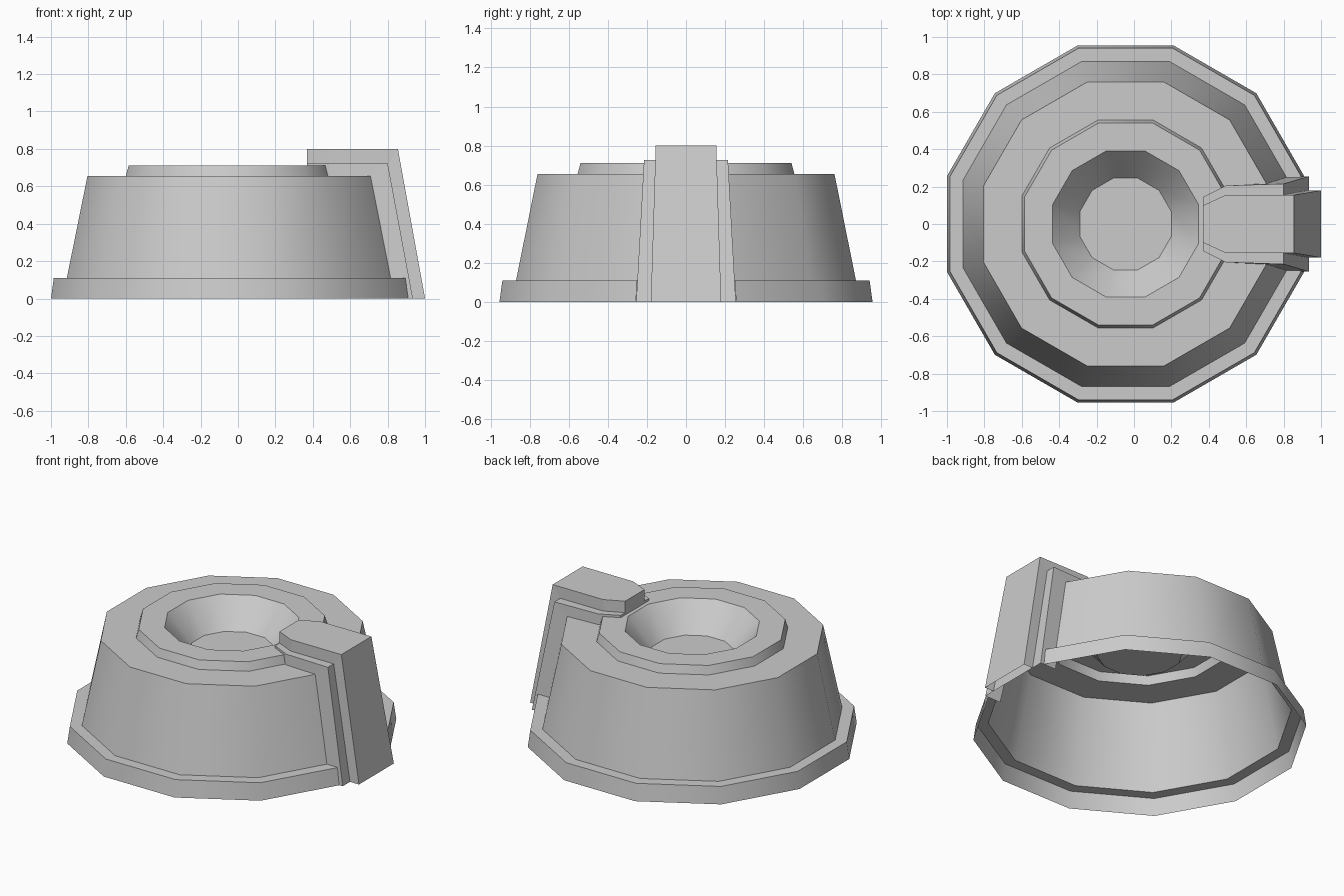
import bpy
import bmesh
import math

cube = bpy.data.objects.get("Cube")
if cube:
    bpy.data.objects.remove(cube, do_unlink=True)

grey = bpy.data.materials.new("plain grey")
grey.use_nodes = True
grey.diffuse_color = (0.6, 0.6, 0.6, 1)
grey.node_tree.nodes["Principled BSDF"].inputs["Base Color"].default_value = (0.6, 0.6, 0.6, 1)

SIDES = 12
CENTRE_X = -0.045


def finish(bm, name, smooth):
    mesh = bpy.data.meshes.new(name)
    bm.to_mesh(mesh)
    bm.free()
    mesh.materials.append(grey)
    obj = bpy.data.objects.new(name, mesh)
    bpy.context.collection.objects.link(obj)
    if smooth:
        bpy.ops.object.select_all(action="DESELECT")
        obj.select_set(True)
        bpy.context.view_layer.objects.active = obj
        bpy.ops.object.shade_smooth_by_angle(angle=math.radians(40))
    return obj


def turned_shell(name, profile, open_rows):
    """Twelve-sided open shell; profile holds (distance to flat side, height)."""
    bm = bmesh.new()
    rings = []
    for apothem, z in profile:
        radius = apothem / math.cos(math.pi / SIDES)
        angles = [math.tau * (k - 0.5) / SIDES for k in range(SIDES)]
        rings.append([bm.verts.new((CENTRE_X + radius * math.cos(a), radius * math.sin(a), z))
                      for a in angles])
    for row, (low, high) in enumerate(zip(rings, rings[1:])):
        for k in range(SIDES):
            # The side behind the bracket is left open
            if k == 0 and row < open_rows:
                continue
            n = (k + 1) % SIDES
            bm.faces.new((low[k], low[n], high[n], high[k]))
    bm.faces.new(rings[-1])
    return finish(bm, name, True)


def bracket_layer(name, stations):
    """Folded strip with sides; stations hold (outer x, outer z, half width, inner x, inner z)."""
    bm = bmesh.new()
    rows = []
    for x, z, w, ix, iz in stations:
        rows.append([bm.verts.new(p) for p in
                     ((ix, -w, iz), (x, -w, z), (x, w, z), (ix, w, iz))])
    for a, b in zip(rows, rows[1:]):
        for i in range(3):
            bm.faces.new((a[i], b[i], b[i + 1], a[i + 1]))
    # Close the end over the bowl
    bm.faces.new(rows[0])
    return finish(bm, name, False)


# Base rim, sloped wall, shoulder, raised ring and sunken bowl
turned_shell("body", [(0.955, 0), (0.94, 0.11), (0.87, 0.11), (0.76, 0.655),
                      (0.555, 0.655), (0.54, 0.71), (0.39, 0.71), (0.245, 0.535)], 4)

# Wide lower layer of the bracket
bracket_layer("bracket_flange", [
    (0.37, 0.725, 0.145, 0.37, 0.705),
    (0.49, 0.725, 0.205, 0.49, 0.65),
    (0.80, 0.725, 0.215, 0.69, 0.65),
    (0.935, 0, 0.255, 0.82, 0)])

# Narrow raised layer of the bracket
bracket_layer("bracket_cover", [
    (0.37, 0.80, 0.10, 0.37, 0.725),
    (0.49, 0.80, 0.155, 0.49, 0.725),
    (0.855, 0.80, 0.155, 0.80, 0.725),
    (1.0, 0, 0.18, 0.935, 0)])
